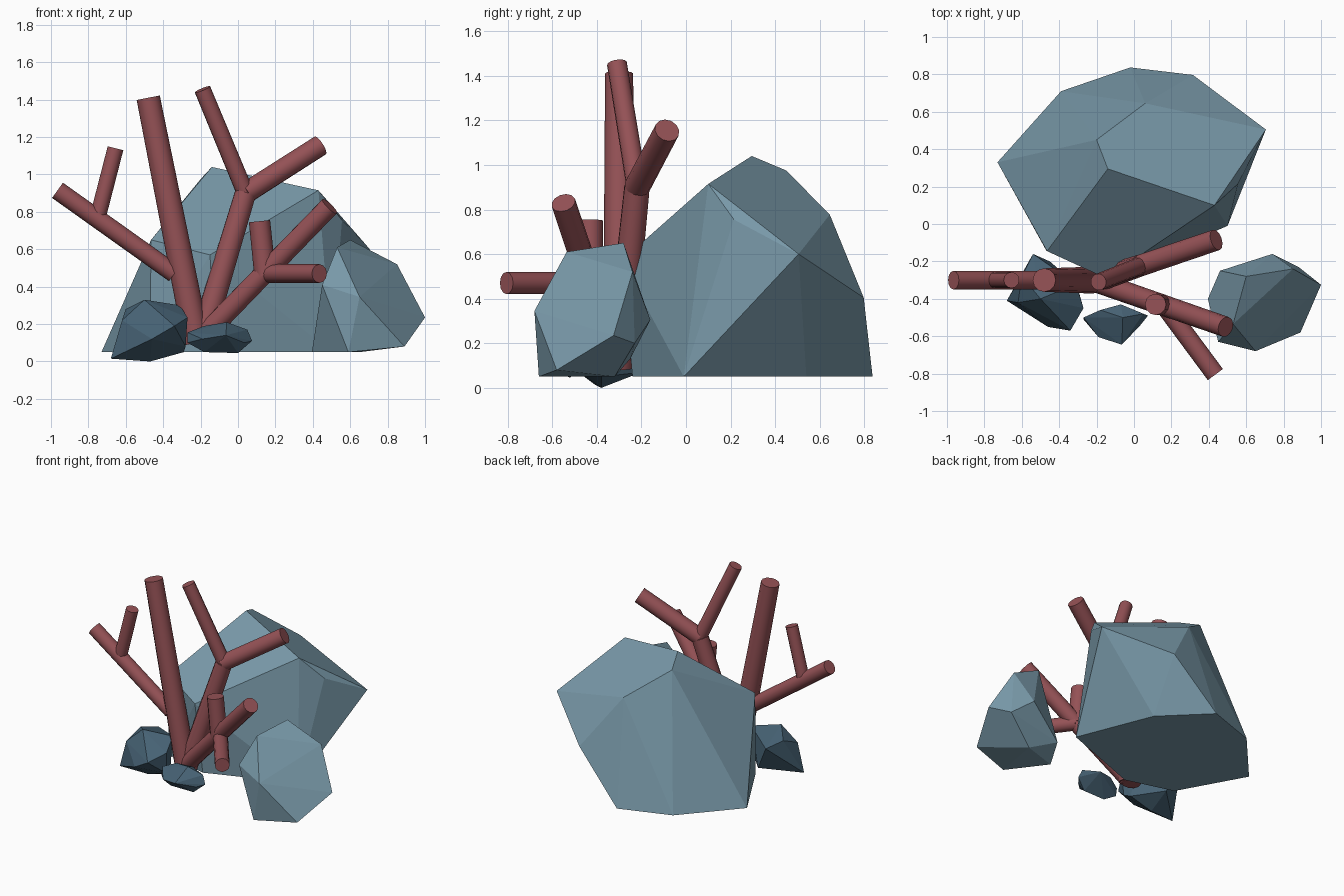
import bpy, bmesh, math
from mathutils import Vector

if "Cube" in bpy.data.objects:
    bpy.data.objects.remove(bpy.data.objects["Cube"])


def material(name, rgb):
    m = bpy.data.materials.new(name)
    m.diffuse_color = (*rgb, 1)
    m.use_nodes = True
    m.node_tree.nodes["Principled BSDF"].inputs["Base Color"].default_value = m.diffuse_color
    return m


coral_red = material("coral red", (0.30, 0.084, 0.093))
rock_blue = material("blue grey rock", (0.19, 0.318, 0.395))
rock_dark = material("dark slate rock", (0.062, 0.122, 0.175))


def finish(name, bm, mat):
    bmesh.ops.recalc_face_normals(bm, faces=bm.faces)
    me = bpy.data.meshes.new(name)
    bm.to_mesh(me)
    bm.free()
    me.materials.append(mat)
    ob = bpy.data.objects.new(name, me)
    bpy.context.collection.objects.link(ob)
    return ob


def rock(name, pts, mat):
    """Faceted boulder: convex hull of its corner points."""
    bm = bmesh.new()
    for p in pts:
        bm.verts.new(p)
    res = bmesh.ops.convex_hull(bm, input=bm.verts)
    junk = {g for g in res["geom_interior"] + res["geom_unused"]
            if isinstance(g, bmesh.types.BMVert)}
    bmesh.ops.delete(bm, geom=list(junk), context='VERTS')
    bmesh.ops.dissolve_limit(bm, angle_limit=math.radians(3),
                             verts=bm.verts, edges=bm.edges)
    return finish(name, bm, mat)


def branch(name, a, b, r0, r1):
    """Slightly tapered round stick from a to b with flat ends."""
    a, b = Vector(a), Vector(b)
    d = b - a
    bm = bmesh.new()
    bmesh.ops.create_cone(bm, cap_ends=True, segments=12, radius1=r0,
                          radius2=r1, depth=d.length)
    rot = d.to_track_quat('Z', 'Y').to_matrix().to_4x4()
    bmesh.ops.transform(bm, matrix=rot, verts=bm.verts)
    bmesh.ops.translate(bm, vec=(a + b) / 2, verts=bm.verts)
    ob = finish(name, bm, coral_red)
    for o in bpy.context.selected_objects:
        o.select_set(False)
    ob.select_set(True)
    bpy.context.view_layer.objects.active = ob
    bpy.ops.object.shade_smooth_by_angle(angle=math.radians(40))


# Large boulder at the back
rock("large_boulder", [
    (-.14, .295, 1.04), (.43, .10, .915), (.556, .215, .755), (.705, .505, .6),
    (-.2, .45, .975), (.06, .645, .777), (.315, .797, .405),
    (-.465, -.145, .65), (-.15, -.29, .57),
    (.50, -.01, .05), (.28, .54, .05), (-.02, .837, .05), (-.39, .71, .05),
    (-.73, .33, .05), (-.47, -.14, .05), (-.12, -.24, .05)], rock_blue)

# Medium boulder at the front right
rock("medium_boulder", [
    (.6, -.28, .65), (.53, -.535, .61), (.45, -.63, .41), (.65, -.68, .345),
    (.59, -.66, .05), (.89, -.58, .08), (1.0, -.325, .235), (.85, -.24, .52),
    (.74, -.16, .305), (.46, -.25, .13), (.395, -.4, .05), (.65, -.32, .05),
    (.88, -.23, .2)], rock_blue)

# Two dark stones around the coral foot
rock("left_stone", [
    (-.68, -.41, .015), (-.47, -.38, 0), (-.29, -.38, .05), (-.27, -.45, .235),
    (-.34, -.57, .19), (-.46, -.55, .12), (-.54, -.16, .25), (-.45, -.2, .07),
    (-.31, -.32, .3), (-.5, -.4, .33), (-.6, -.28, .28), (-.62, -.42, .22),
    (-.28, -.44, .08)], rock_dark)
rock("front_stone", [
    (-.27, -.51, .1), (-.27, -.5, .155), (-.18, -.46, .19), (-.07, -.43, .18),
    (-.06, -.5, .21), (.05, -.48, .17), (.075, -.49, .11), (.035, -.54, .1),
    (-.065, -.645, .14), (-.19, -.605, .12), (0, -.52, .045),
    (-.18, -.53, .05)], rock_dark)

# Branching coral
fork = (.04, -.22, .9)
for name, a, b, r0, r1 in [
    ("coral_trunk_left", (-.22, -.3, .1), (-.48, -.3, 1.41), .072, .063),
    ("coral_left_branch", (-.34, -.3, .47), (-.965, -.3, .915), .05, .05),
    ("coral_left_twig", (-.745, -.3, .79), (-.655, -.3, 1.14), .043, .043),
    ("coral_trunk_middle", (-.2, -.3, .1), fork, .066, .058),
    ("coral_upper_left_branch", fork, (-.19, -.31, 1.455), .047, .045),
    ("coral_upper_right_branch", fork, (.44, -.085, 1.155), .058, .057),
    ("coral_trunk_right", (-.2, -.31, .12), (.49, -.55, .83), .057, .055),
    ("coral_right_twig", (.145, -.43, .46), (.115, -.43, .75), .058, .057),
    ("coral_front_twig", (.15, -.42, .47), (.435, -.805, .47), .05, .05),
]:
    branch(name, a, b, r0, r1)
